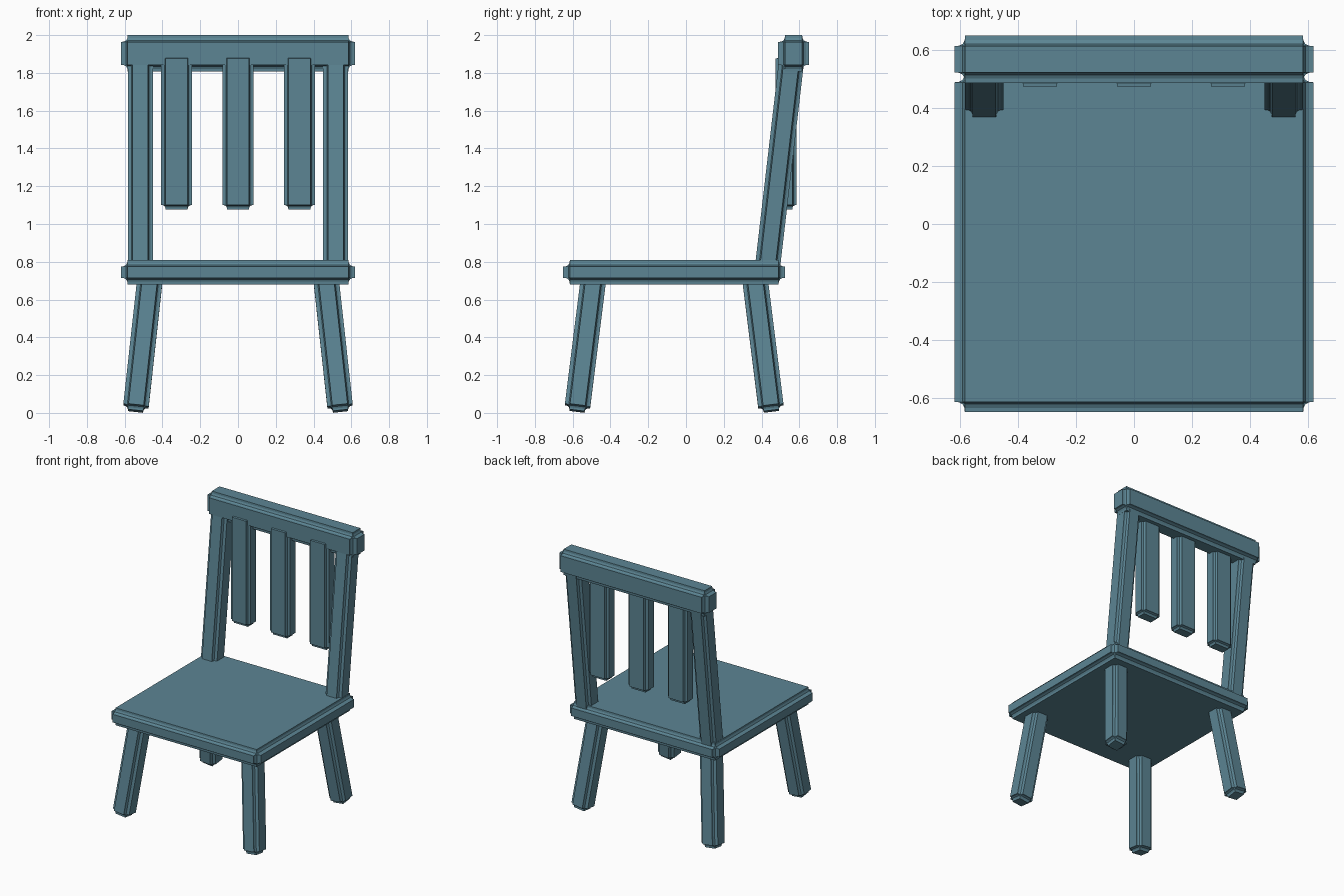
import bpy
import bmesh
from mathutils import Vector, Matrix

if "Cube" in bpy.data.objects:
    bpy.data.objects.remove(bpy.data.objects["Cube"])

paint = bpy.data.materials.new("teal_paint")
paint.diffuse_color = (0.107, 0.235, 0.296, 1.0)
paint.use_nodes = True
paint.node_tree.nodes["Principled BSDF"].inputs["Base Color"].default_value = paint.diffuse_color


def coved_box(name, size, location, cove, rotation=None):
    """Box whose edges are cut by a tight concave cove."""
    mesh = bpy.data.meshes.new(name)
    bm = bmesh.new()
    bmesh.ops.create_cube(bm, size=1.0, matrix=Matrix.Diagonal((*size, 1.0)))
    bm.to_mesh(mesh)
    bm.free()
    mesh.materials.append(paint)
    obj = bpy.data.objects.new(name, mesh)
    bpy.context.collection.objects.link(obj)
    obj.location = location
    if rotation:
        obj.rotation_euler = rotation.to_euler()
    bevel = obj.modifiers.new("cove", 'BEVEL')
    bevel.width = cove
    bevel.segments = 4
    bevel.profile = 0.05
    return obj


def strut(name, bottom, top, thickness, cove):
    """Square bar running between two end points."""
    a, b = Vector(bottom), Vector(top)
    axis = b - a
    turn = Vector((0, 0, 1)).rotation_difference(axis)
    return coved_box(name, (thickness, thickness, axis.length), (a + b) / 2, cove, turn)


# Seat
SEAT_Y = -0.0625
coved_box("seat", (1.24, 1.175, 0.13), (0, SEAT_Y, 0.745), 0.035)

# Splayed legs and leaning back posts, on both sides
for side, sx in (("left", -1), ("right", 1)):
    for end, sy in (("front", -1), ("back", 1)):
        strut(f"{end}_leg_{side}",
              (sx * 0.543, SEAT_Y + sy * 0.515, 0.01),
              (sx * 0.462, SEAT_Y + sy * 0.423, 0.745), 0.135, 0.027)
    strut(f"back_post_{side}",
          (sx * 0.517, 0.429, 0.75), (sx * 0.517, 0.563, 1.90), 0.133, 0.026)

# Top rail
coved_box("top_rail", (1.24, 0.163, 0.193), (0, 0.5695, 1.9035), 0.036)

# Hanging back slats
for i, x in enumerate((-0.325, 0.0, 0.325)):
    coved_box(f"back_slat_{i + 1}", (0.163, 0.111, 0.823), (x, 0.5305, 1.4885), 0.023)
